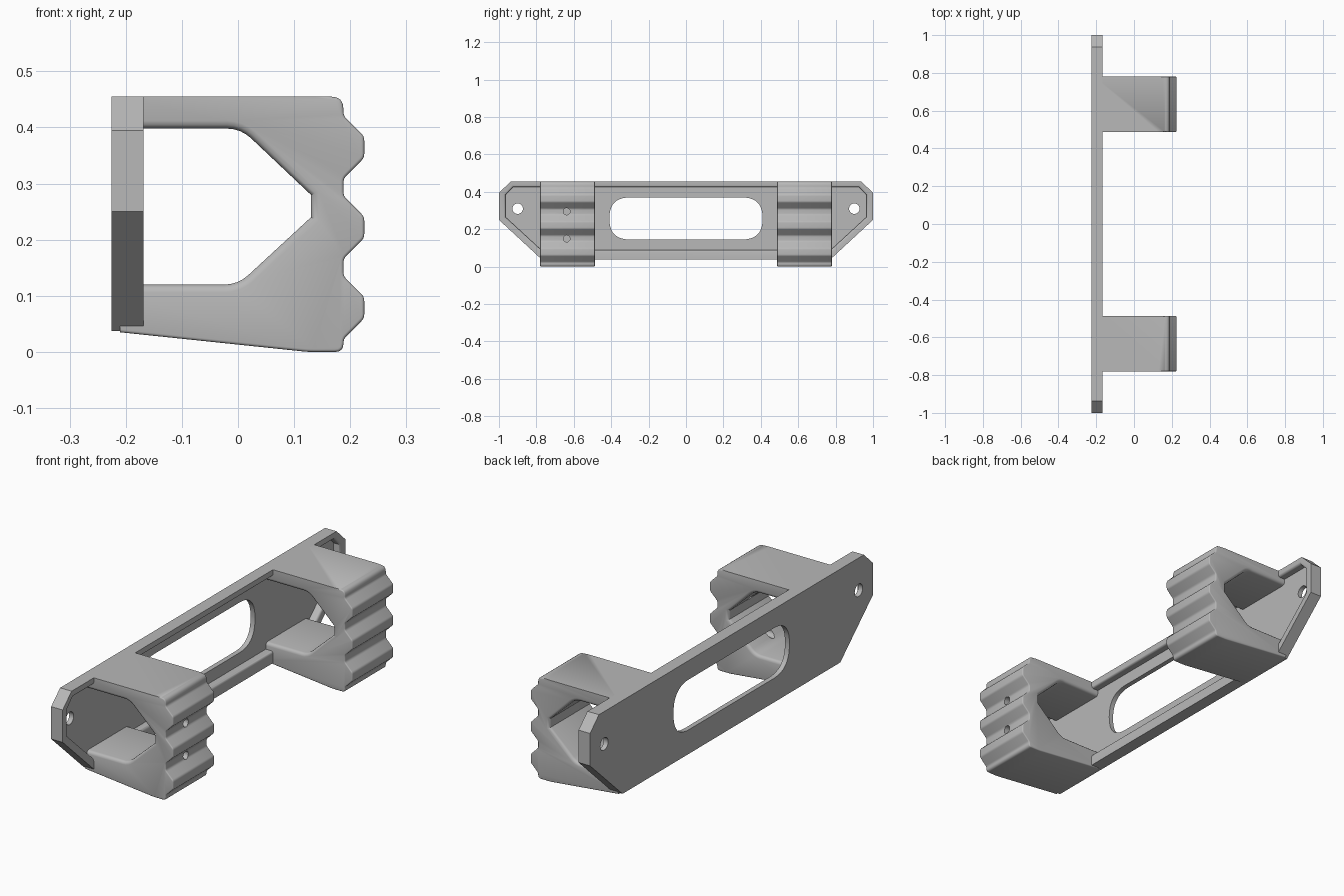
import bpy, bmesh, math
from mathutils import Vector

cube = bpy.data.objects.get("Cube")
if cube:
    bpy.data.objects.remove(cube, do_unlink=True)

grey = bpy.data.materials.new("plain grey")
grey.use_nodes = True
grey.diffuse_color = (0.48, 0.48, 0.48, 1)
grey.node_tree.nodes["Principled BSDF"].inputs["Base Color"].default_value = grey.diffuse_color


def rounded(points, steps=4):
    """Outline from (u, v, cut) corners; each cut above zero becomes a curve."""
    out = []
    for i, (u, v, cut) in enumerate(points):
        p = Vector((u, v))
        if not cut:
            out.append(p)
            continue
        a = p + (Vector(points[i - 1][:2]) - p).normalized() * cut
        b = p + (Vector(points[(i + 1) % len(points)][:2]) - p).normalized() * cut
        for k in range(steps + 1):
            t = k / steps
            out.append(a * (1 - t) ** 2 + p * 2 * t * (1 - t) + b * t * t)
    return out


def prism(name, outline, start, end, axis):
    """Extrude an outline along x (outline is y, z) or y (outline is x, z)."""
    place = (lambda p, d: (d, p.x, p.y)) if axis == "x" else (lambda p, d: (p.x, d, p.y))
    bm = bmesh.new()
    ends = [[bm.verts.new(place(p, d)) for p in outline] for d in (start, end)]
    for ring in ends:
        bm.faces.new(ring)
    n = len(outline)
    for i in range(n):
        j = (i + 1) % n
        bm.faces.new((ends[0][i], ends[0][j], ends[1][j], ends[1][i]))
    bmesh.ops.recalc_face_normals(bm, faces=bm.faces)
    mesh = bpy.data.meshes.new(name)
    bm.to_mesh(mesh)
    bm.free()
    mesh.materials.append(grey)
    obj = bpy.data.objects.new(name, mesh)
    bpy.context.collection.objects.link(obj)
    return obj


def activate(obj):
    bpy.ops.object.select_all(action="DESELECT")
    obj.select_set(True)
    bpy.context.view_layer.objects.active = obj


def cut(obj, cutter):
    mod = obj.modifiers.new("cut", "BOOLEAN")
    mod.operation = "DIFFERENCE"
    mod.solver = "EXACT"
    mod.object = cutter
    activate(obj)
    bpy.ops.object.modifier_apply(modifier=mod.name)
    bpy.data.objects.remove(cutter, do_unlink=True)


def round_edges(obj, rule, width):
    """Round every edge whose two end points satisfy the rule."""
    bm = bmesh.new()
    bm.from_mesh(obj.data)
    edges = [e for e in bm.edges if rule(e.verts[0].co, e.verts[1].co)]
    bmesh.ops.bevel(bm, geom=edges, offset=width, offset_type="OFFSET", segments=3,
                    profile=0.5, affect="EDGES", clamp_overlap=False)
    bm.to_mesh(obj.data)
    bm.free()


def circle(u, v, r, n=24):
    return [Vector((u + r * math.cos(k * math.tau / n), v + r * math.sin(k * math.tau / n)))
            for k in range(n)]


def mirrored(half):
    return [Vector(p) for p in half] + [Vector((-u, v)) for u, v in reversed(half)]


BACK, FLOOR, FRONT = -0.225, -0.203, -0.168

# Back plate with a raised rim
plate = prism("back_plate", mirrored([(0.77, 0.037), (1, 0.25), (1, 0.395), (0.937, 0.455)]),
              BACK, FRONT, "x")
inner = mirrored([(0.775, 0.09), (0.965, 0.265), (0.965, 0.383), (0.925, 0.425)])
cut(plate, prism("recess_cutter", inner, FLOOR, 0, "x"))


def on_inner_rim(a, b):
    return all(abs(c.x - FRONT) < 0.001 and 0.08 < c.z < 0.43 and abs(c.y) < 0.97
               for c in (a, b))


round_edges(plate, on_inner_rim, 0.01)

# Long slot and end screw holes
slot = rounded([(-0.41, 0.145, 0.11), (0.41, 0.145, 0.11), (0.41, 0.37, 0.11),
                (-0.41, 0.37, 0.11)], 10)
cut(plate, prism("slot_cutter", slot, -0.3, 0, "x"))
for side in (-1, 1):
    cut(plate, prism("screw_cutter", circle(side * 0.9, 0.31, 0.028), -0.3, 0, "x"))

# Grip bracket profile: ridged outside, open window inside
profile = [(-0.21, 0.455, 0), (0.188, 0.455, 0.022)]
for mid in (0.365, 0.222, 0.079):
    profile += [(0.188, mid + 0.056, 0.007), (0.225, mid + 0.019, 0.007),
                (0.225, mid - 0.019, 0.007), (0.188, mid - 0.056, 0.007)]
profile += [(0.188, 0, 0.015), (0.125, 0, 0.01), (-0.21, 0.035, 0),
            (-0.21, 0.12, 0), (0, 0.12, 0.025), (0.13, 0.24, 0),
            (0.13, 0.28, 0), (0.005, 0.398, 0.025), (-0.21, 0.398, 0)]


def same_end(a, b):
    return abs(a.y - b.y) < 0.001


def window_edge(a, b):
    return same_end(a, b) and all(0.11 < c.z < 0.41 and c.x < 0.14 for c in (a, b))


def outer_edge(a, b):
    return same_end(a, b) and all(c.x > 0.155 or c.z < 0.04 for c in (a, b))


brackets = []
for name, start, end in (("right_grip_bracket", -0.78, -0.487),
                         ("left_grip_bracket", 0.487, 0.78)):
    bracket = prism(name, rounded(profile), start, end, "y")
    round_edges(bracket, window_edge, 0.014)
    round_edges(bracket, outer_edge, 0.005)
    brackets.append(bracket)

# Pin holes between the ridges of one bracket
for z in (0.295, 0.15):
    cut(brackets[0], prism("pin_cutter", circle(-0.638, z, 0.018), 0, 0.3, "x"))

for obj in [plate] + brackets:
    activate(obj)
    bpy.ops.object.shade_smooth_by_angle(angle=math.radians(32))
